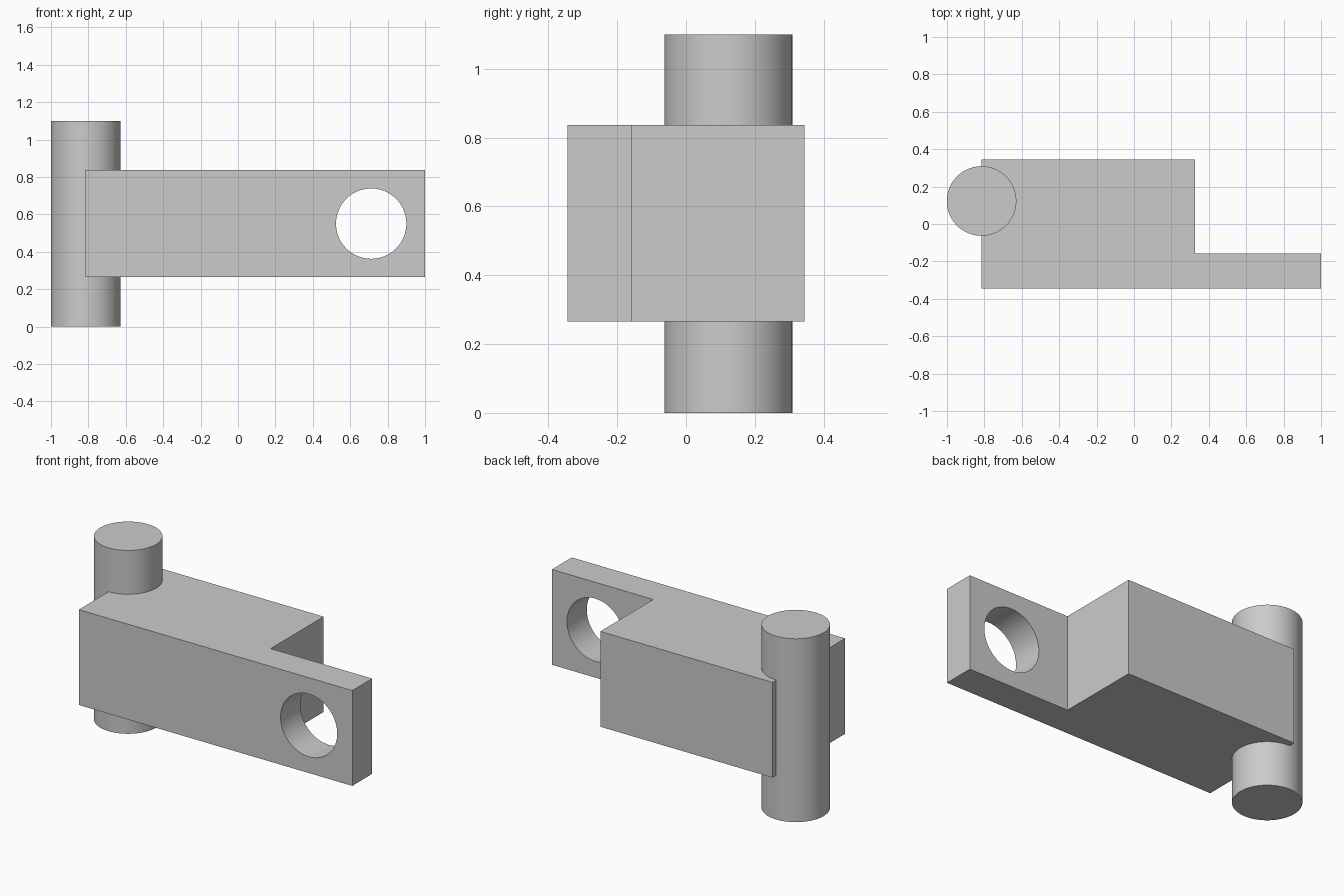
import bpy
import bmesh
from math import radians

cube = bpy.data.objects.get("Cube")
if cube:
    bpy.data.objects.remove(cube, do_unlink=True)

grey = bpy.data.materials.new("plain grey")
grey.use_nodes = True
colour = (0.6, 0.6, 0.6, 1)
grey.diffuse_color = colour
grey.node_tree.nodes["Principled BSDF"].inputs["Base Color"].default_value = colour

BOTTOM, TOP = 0.265, 0.837
PIN_X, PIN_Y, PIN_HEIGHT = -0.815, 0.123, 1.10
RADIUS = 0.186


def cylinder(name, radius, depth, location, rotation=(0, 0, 0)):
    bpy.ops.mesh.primitive_cylinder_add(
        vertices=96, radius=radius, depth=depth, location=location, rotation=rotation)
    obj = bpy.context.object
    obj.name = name
    obj.data.materials.append(grey)
    return obj


def smooth(obj):
    bpy.ops.object.select_all(action="DESELECT")
    obj.select_set(True)
    bpy.context.view_layer.objects.active = obj
    bpy.ops.object.shade_smooth_by_angle(angle=radians(30))


# Stepped block: an L-shaped outline extruded upwards
outline = [(PIN_X, -0.345), (1, -0.345), (1, -0.157),
           (0.327, -0.157), (0.327, 0.345), (PIN_X, 0.345)]
bm = bmesh.new()
base = bm.faces.new([bm.verts.new((x, y, BOTTOM)) for x, y in outline])
raised = bmesh.ops.extrude_face_region(bm, geom=[base])["geom"]
bmesh.ops.translate(bm, vec=(0, 0, TOP - BOTTOM),
                    verts=[v for v in raised if isinstance(v, bmesh.types.BMVert)])
bmesh.ops.recalc_face_normals(bm, faces=bm.faces)
mesh = bpy.data.meshes.new("stepped_block")
bm.to_mesh(mesh)
bm.free()
mesh.materials.append(grey)
block = bpy.data.objects.new("stepped_block", mesh)
bpy.context.collection.objects.link(block)

# Round hole through the thin tab
cutter = cylinder("hole_cutter", RADIUS + 0.002, 0.6,
                  (0.712, -0.25, (BOTTOM + TOP) / 2), (radians(90), 0, 0))
cutter.hide_render = True
cut = block.modifiers.new("tab_hole", "BOOLEAN")
cut.operation = "DIFFERENCE"
cut.solver = "EXACT"
cut.object = cutter
bpy.context.view_layer.objects.active = block
bpy.ops.object.modifier_apply(modifier=cut.name)
bpy.data.objects.remove(cutter, do_unlink=True)
smooth(block)

# Upright pin set half into the end of the block
pin = cylinder("upright_pin", RADIUS, PIN_HEIGHT, (PIN_X, PIN_Y, PIN_HEIGHT / 2))
smooth(pin)
